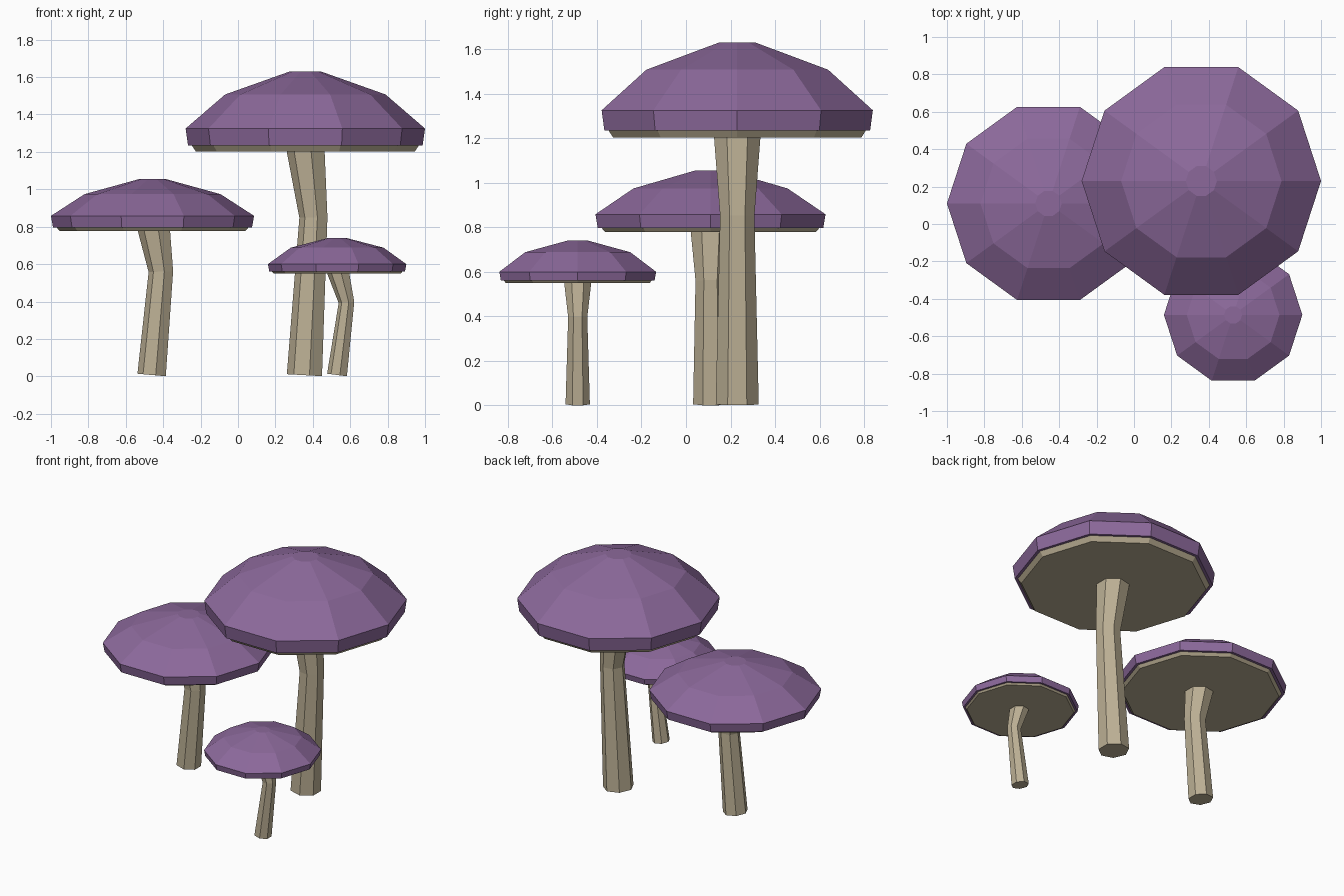
import bpy, bmesh, math
from mathutils import Matrix, Vector

if "Cube" in bpy.data.objects:
    bpy.data.objects.remove(bpy.data.objects["Cube"])


def material(name, rgb):
    m = bpy.data.materials.new(name)
    m.diffuse_color = (*rgb, 1)
    m.use_nodes = True
    m.node_tree.nodes["Principled BSDF"].inputs["Base Color"].default_value = m.diffuse_color
    return m


PURPLE = material("cap purple", (0.262, 0.141, 0.328))
BEIGE = material("stem beige", (0.505, 0.435, 0.300))


def loft(name, sides, start, rings, mat):
    """Closed flat-faced solid through rings of (centre, radius, tilt about y)."""
    bm = bmesh.new()
    loops = []
    for centre, r, tilt in rings:
        rot = Matrix.Rotation(tilt, 3, 'Y')
        loop = []
        for i in range(sides):
            a = start + 2 * math.pi * i / sides
            p = rot @ Vector((r * math.cos(a), r * math.sin(a), 0))
            loop.append(bm.verts.new(Vector(centre) + p))
        loops.append(loop)
    for lo, hi in zip(loops, loops[1:]):
        for i in range(sides):
            j = (i + 1) % sides
            bm.faces.new((lo[i], lo[j], hi[j], hi[i]))
    bm.faces.new(loops[0][::-1])
    bm.faces.new(loops[-1])
    bmesh.ops.recalc_face_normals(bm, faces=bm.faces)
    me = bpy.data.meshes.new(name)
    bm.to_mesh(me)
    bm.free()
    me.materials.append(mat)
    ob = bpy.data.objects.new(name, me)
    bpy.context.collection.objects.link(ob)


def mushroom(name, x, y, radius, cap_z, stem):
    """cap_z: gill bottom, cap bottom, rim, shoulder, top. stem: (x, z, radius)."""
    g, b, rim, shoulder, top = cap_z
    # domed ten-sided cap
    loft(name + "_cap", 10, 0, [((x, y, z), radius * k, 0) for z, k in
         ((b, .98), (rim, 1), (shoulder, .67), (top, .13))], PURPLE)
    # gill plate under the cap
    loft(name + "_gills", 10, 0, [((x, y, z), radius * k, 0) for z, k in
         ((g, .915), (b + .005, .955))], BEIGE)
    # bent seven-sided stem, rings square to the path
    (x0, z0, r0), (x1, z1, r1), (x2, z2, r2) = stem
    t0 = math.atan2(x1 - x0, z1 - z0)
    t2 = math.atan2(x2 - x1, z2 - z1)
    loft(name + "_stem", 7, math.pi, [((x0, y, z0), r0, t0),
         ((x1, y, z1), r1, (t0 + t2) / 2), ((x2, y, z2), r2, 0)], BEIGE)


mushroom("large", .36, .23, .64, (1.203, 1.235, 1.325, 1.507, 1.63),
         ((.36, .006, .099), (.407, .85, .079), (.365, 1.22, .108)))
mushroom("medium", -.457, .11, .543, (.778, .797, .858, .974, 1.055),
         ((-.458, .007, .080), (-.409, .56, .069), (-.447, .79, .092)))
mushroom("small", .53, -.486, .37, (.549, .56, .6, .688, .74),
         ((.532, .007, .056), (.582, .395, .044), (.537, .557, .063)))
